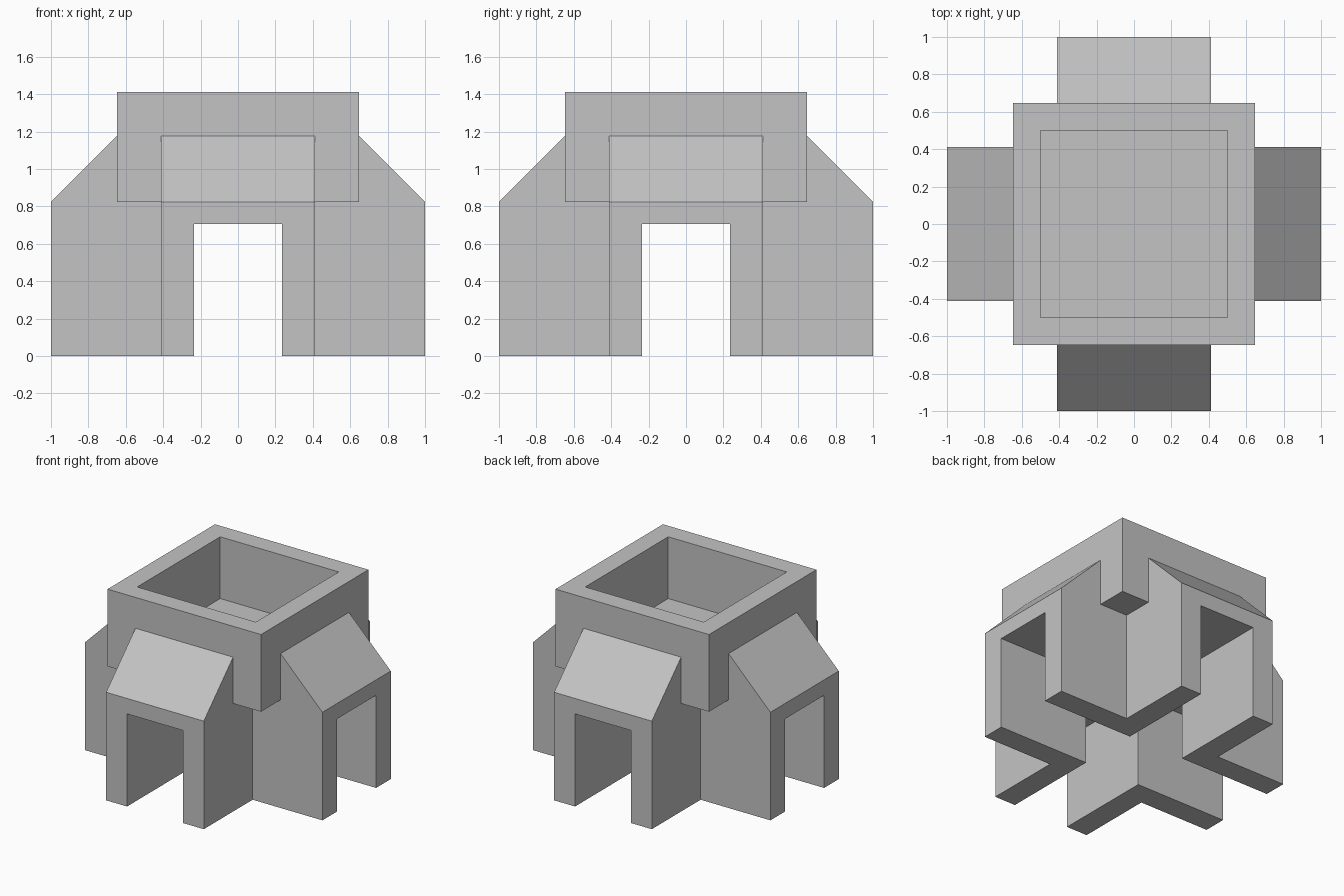
import bpy, bmesh
from math import radians
from mathutils import Matrix

cube = bpy.data.objects.get("Cube")
if cube:
    bpy.data.objects.remove(cube, do_unlink=True)

U = 1 / 1.7  # one design module

grey = bpy.data.materials.new("plain grey")
grey.use_nodes = True
grey.diffuse_color = (0.55, 0.55, 0.55, 1)
grey.node_tree.nodes["Principled BSDF"].inputs["Base Color"].default_value = (0.55, 0.55, 0.55, 1)


def prism(name, profile, half_width, turn=0):
    """Extrude an x-z profile (in modules) along y, then turn it about z."""
    bm = bmesh.new()
    face = bm.faces.new([bm.verts.new((x * U, -half_width * U, z * U)) for x, z in profile])
    ext = bmesh.ops.extrude_face_region(bm, geom=[face])
    moved = [v for v in ext["geom"] if isinstance(v, bmesh.types.BMVert)]
    bmesh.ops.translate(bm, verts=moved, vec=(0, 2 * half_width * U, 0))
    bmesh.ops.rotate(bm, verts=bm.verts, matrix=Matrix.Rotation(radians(turn), 3, "Z"))
    bmesh.ops.recalc_face_normals(bm, faces=bm.faces)
    mesh = bpy.data.meshes.new(name)
    bm.to_mesh(mesh)
    bm.free()
    mesh.materials.append(grey)
    obj = bpy.data.objects.new(name, mesh)
    bpy.context.collection.objects.link(obj)
    return obj


def box(name, hx, hy, z0, z1, turn=0):
    return prism(name, [(-hx, z0), (hx, z0), (hx, z1), (-hx, z1)], hy, turn)


def combine(target, tool, operation):
    """Apply a boolean and discard the tool object."""
    tool.hide_render = True
    mod = target.modifiers.new(operation.lower(), "BOOLEAN")
    mod.operation, mod.object, mod.solver = operation, tool, "EXACT"
    bpy.context.view_layer.objects.active = target
    bpy.ops.object.modifier_apply(modifier=mod.name)
    bpy.data.objects.remove(tool, do_unlink=True)


# Two crossing arms with sloped ends, the slopes running into the upper block
arm = [(-1.7, 0), (1.7, 0), (1.7, 1.4), (0.95, 2.15), (-0.95, 2.15), (-1.7, 1.4)]
body = prism("crossed_arch_base", arm, 0.7)
combine(body, prism("cross_arm", arm, 0.7, 90), "UNION")

# Square upper block
combine(body, box("upper_block", 1.1, 1.1, 1.4, 2.4), "UNION")

# Open passages through both arms
for turn in (0, 90):
    combine(body, box("passage_cutter", 2, 0.4, -0.5, 1.2, turn), "DIFFERENCE")

# Square recess in the top
combine(body, box("recess_cutter", 0.85, 0.85, 1.6, 3), "DIFFERENCE")
